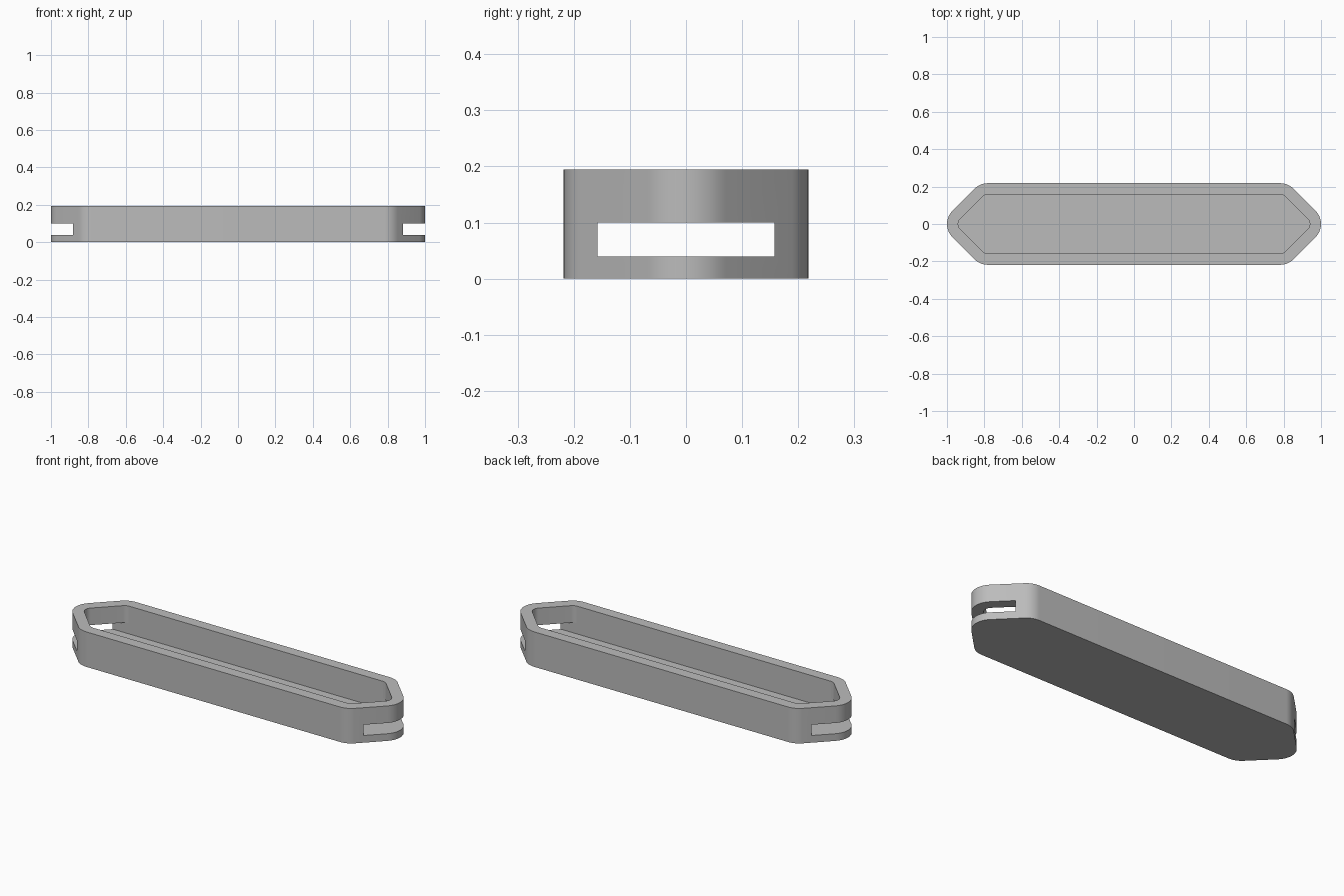
import bpy, bmesh, math
from math import pi

cube = bpy.data.objects.get("Cube")
if cube:
    bpy.data.objects.remove(cube, do_unlink=True)

HEIGHT, FLOOR, SLOT_TOP = 0.195, 0.04, 0.10
TIP_X, SIDE_Y = 0.90, 0.118          # arc centres of the long hexagon
INNER_R, OUTER_R = 0.04, 0.10        # cavity and outside corner radii
HALF_W = SIDE_Y + INNER_R

grey = bpy.data.materials.new("Light grey")
grey.use_nodes = True
colour = (0.5, 0.5, 0.5, 1)
grey.diffuse_color = colour
grey.node_tree.nodes["Principled BSDF"].inputs["Base Color"].default_value = colour


def outline(radius, steps=10):
    """Hexagon with pointed ends and rounded corners, counter-clockwise."""
    shoulder = TIP_X - SIDE_Y
    corners = [(TIP_X, 0, -pi / 4, pi / 4), (shoulder, SIDE_Y, pi / 4, pi / 2),
               (-shoulder, SIDE_Y, pi / 2, 3 * pi / 4), (-TIP_X, 0, 3 * pi / 4, 5 * pi / 4),
               (-shoulder, -SIDE_Y, 5 * pi / 4, 3 * pi / 2),
               (shoulder, -SIDE_Y, 3 * pi / 2, 7 * pi / 4)]
    return [(cx + radius * math.cos(a + (b - a) * i / steps),
             cy + radius * math.sin(a + (b - a) * i / steps))
            for cx, cy, a, b in corners for i in range(steps + 1)]


def prism(name, points, low, high):
    bm = bmesh.new()
    face = bm.faces.new([bm.verts.new((x, y, low)) for x, y in points])
    new = bmesh.ops.extrude_face_region(bm, geom=[face])["geom"]
    bmesh.ops.translate(bm, vec=(0, 0, high - low),
                        verts=[v for v in new if isinstance(v, bmesh.types.BMVert)])
    bmesh.ops.recalc_face_normals(bm, faces=bm.faces)
    mesh = bpy.data.meshes.new(name)
    bm.to_mesh(mesh)
    bm.free()
    mesh.materials.append(grey)
    obj = bpy.data.objects.new(name, mesh)
    bpy.context.collection.objects.link(obj)
    return obj


# Solid tray, hollowed from above and slotted from end to end
tray = prism("tray", outline(OUTER_R), 0, HEIGHT)
cavity = prism("cavity_cutter", outline(INNER_R), (FLOOR + SLOT_TOP) / 2, HEIGHT + 0.1)
slot = prism("slot_cutter", [(-1.2, -HALF_W), (1.2, -HALF_W), (1.2, HALF_W), (-1.2, HALF_W)],
             FLOOR, SLOT_TOP)

bpy.ops.object.select_all(action="DESELECT")
tray.select_set(True)
bpy.context.view_layer.objects.active = tray
for cutter in (cavity, slot):
    cut = tray.modifiers.new(cutter.name, "BOOLEAN")
    cut.operation, cut.solver, cut.object = "DIFFERENCE", "EXACT", cutter
    bpy.ops.object.modifier_apply(modifier=cut.name)
    bpy.data.objects.remove(cutter, do_unlink=True)

bpy.ops.object.shade_smooth_by_angle(angle=math.radians(30))
